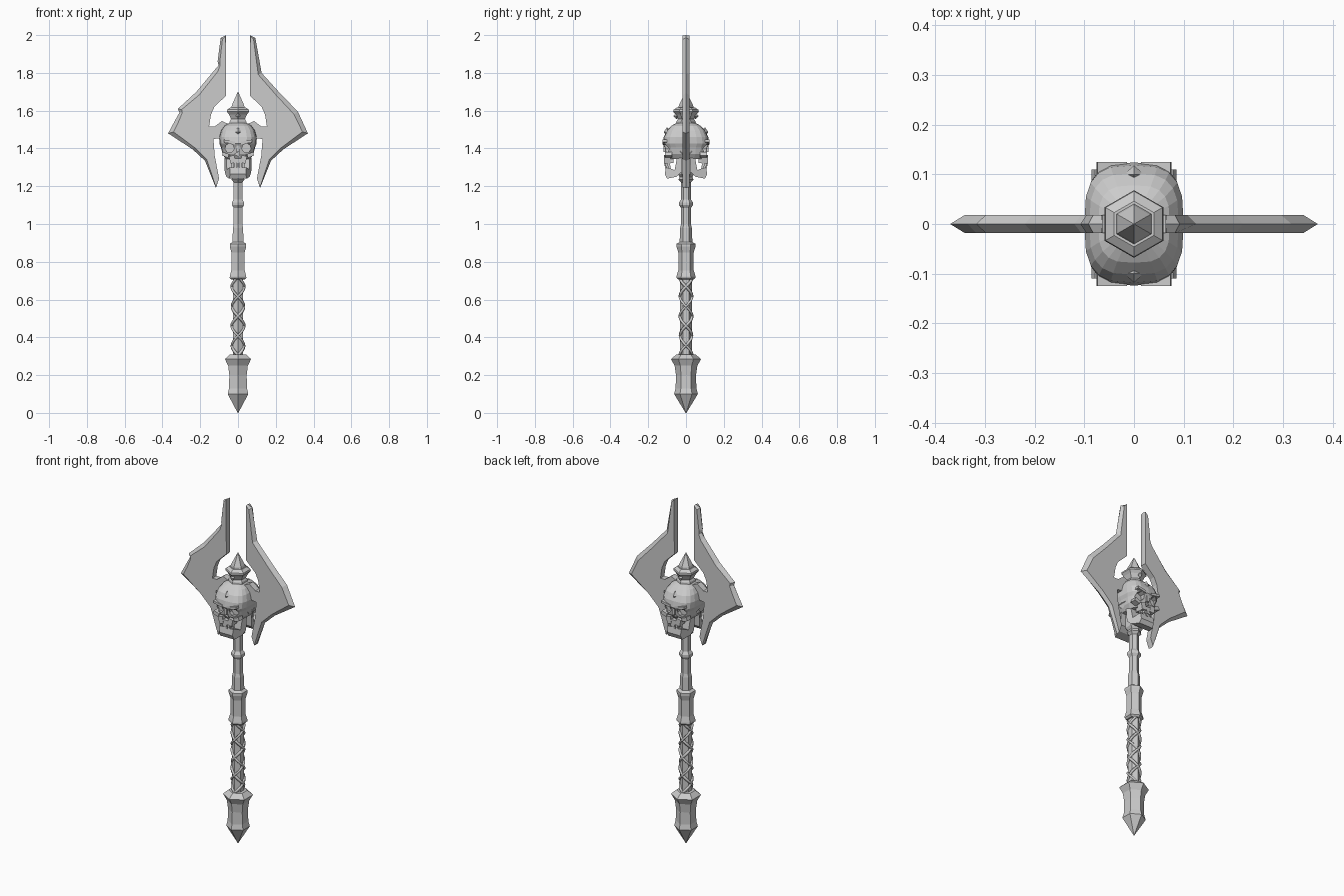
import bpy, bmesh
from math import sin, cos, pi, copysign
from mathutils import Vector, Matrix

cube = bpy.data.objects.get("Cube")
if cube:
    bpy.data.objects.remove(cube, do_unlink=True)

steel = bpy.data.materials.new("grey_metal")
steel.use_nodes = True
steel.diffuse_color = (0.6, 0.6, 0.6, 1)
steel.node_tree.nodes["Principled BSDF"].inputs["Base Color"].default_value = (0.6, 0.6, 0.6, 1)


def finish(name, bm):
    bmesh.ops.recalc_face_normals(bm, faces=bm.faces)
    mesh = bpy.data.meshes.new(name)
    bm.to_mesh(mesh)
    bm.free()
    mesh.materials.append(steel)
    obj = bpy.data.objects.new(name, mesh)
    bpy.context.collection.objects.link(obj)
    return obj


def loft(bm, rings):
    """Bridge rings of equal length and cap both ends."""
    rows = [[bm.verts.new(p) for p in ring] for ring in rings]
    n = len(rows[0])
    for a, b in zip(rows, rows[1:]):
        for i in range(n):
            j = (i + 1) % n
            bm.faces.new((a[i], a[j], b[j], b[i]))
    bm.faces.new(rows[0][::-1])
    bm.faces.new(rows[-1])


def turned(name, profile, sides=6):
    """Six-sided turned part with corners facing front and back."""
    bm = bmesh.new()
    loft(bm, [[(r * sin(2 * pi * i / sides), r * cos(2 * pi * i / sides), z)
               for i in range(sides)] for r, z in profile])
    return finish(name, bm)


def block(bm, centre, size, rot=0.0, axis='Y'):
    m = Matrix.Translation(centre) @ Matrix.Rotation(rot, 4, axis) @ Matrix.Diagonal((*size, 1))
    bmesh.ops.create_cube(bm, size=1, matrix=m)


def gem(bm, centre, size):
    m = Matrix.Translation(centre) @ Matrix.Diagonal((*size, 1))
    for flip in (0, pi):
        bmesh.ops.create_cone(bm, segments=4, radius1=1, radius2=0, depth=1, cap_ends=True,
                              matrix=m @ Matrix.Rotation(flip, 4, 'X') @ Matrix.Translation((0, 0, .5)))


# Handle, from pommel to crown
turned("pommel", [(.002, 0), (.063, .1), (.055, .13), (.053, .2), (.06, .25), (.08, .285), (.05, .31)])
turned("grip_core", [(.031, .3), (.031, .725)])
turned("collar", [(.04, .705), (.051, .715), (.05, .725), (.041, .755), (.041, .85),
                  (.05, .88), (.05, .895), (.034, .905)])
turned("shaft", [(.034, .9), (.031, .98), (.026, 1.0), (.026, 1.25)])
turned("shaft_ring", [(.026, 1.085), (.037, 1.1), (.037, 1.115), (.026, 1.13)])
turned("skull_base", [(.026, 1.22), (.04, 1.235), (.034, 1.25), (.046, 1.265), (.046, 1.35)])
turned("crown", [(.055, 1.52), (.05, 1.545), (.042, 1.555), (.055, 1.58),
                 (.068, 1.595), (.066, 1.605), (.046, 1.618)])
turned("spike", [(.042, 1.612), (.037, 1.63), (.001, 1.7)])

# Crossing straps around the grip
for hand in (-1, 1):
    for start in (0, pi):
        curve = bpy.data.curves.new("grip_strap", 'CURVE')
        curve.dimensions = '3D'
        curve.bevel_depth = .008
        curve.bevel_resolution = 0
        curve.use_fill_caps = True
        spline = curve.splines.new('POLY')
        steps = 48
        spline.points.add(steps)
        for i, p in enumerate(spline.points):
            t = i / steps
            a = start + hand * t * 4 * pi
            p.co = (.032 * sin(a), -.032 * cos(a), .305 + .415 * t, 1)
        curve.materials.append(steel)
        strap = bpy.data.objects.new("grip_strap", curve)
        bpy.context.collection.objects.link(strap)


# Blades: outline as x, z and width of the sharpened edge
tail = [(.37, 1.48, .03), (.24, 1.395, .014), (.175, 1.335, .012), (.117, 1.19, .004),
        (.1, 1.24, 0), (.123, 1.36, 0), (.13, 1.45, 0), (.09, 1.455, 0), (.03, 1.44, 0),
        (.03, 1.52, 0), (.085, 1.545, 0), (.125, 1.515, 0), (.153, 1.515, 0),
        (.143, 1.58, 0), (.125, 1.62, 0), (.063, 1.68, 0)]
top = [(.063, 2.0, .004), (.092, 1.985, .012)]
plain = [(.125, 1.8, .02), (.22, 1.695, .022), (.317, 1.595, .025)]
chipped = [(.108, 1.86, .012), (.103, 1.84, .008), (.12, 1.82, .018), (.22, 1.7, .022),
           (.318, 1.61, .02), (.31, 1.59, .015), (.335, 1.545, .02)]


def blade(name, side, outline):
    n = len(outline)
    pts = [Vector((x, z)) for x, z, w in outline]
    inner = []
    for i, p in enumerate(pts):
        a = (p - pts[i - 1]).normalized()
        b = (pts[(i + 1) % n] - p).normalized()
        t = (a + b).normalized()
        inner.append(p + Vector((t.y, -t.x)) * outline[i][2])
    bm = bmesh.new()
    loft(bm, [[(side * p.x, y, p.y) for p in ring]
              for y, ring in ((-.018, inner), (0, pts), (.018, inner))])
    return finish(name, bm)


blade("left_blade", 1, top + plain + tail)
blade("right_blade", -1, top + chipped + tail)


# Cranium with a face on the front and on the back
def rounded(z, hx, hy, n=20):
    soft = lambda v: copysign(abs(v) ** .65, v)
    return [(hx * soft(cos(2 * pi * i / n)), hy * soft(sin(2 * pi * i / n)), z) for i in range(n)]


bm = bmesh.new()
loft(bm, [rounded(*r) for r in (
    (1.345, .066, .09), (1.37, .083, .106), (1.405, .09, .112), (1.425, .098, .124),
    (1.46, .1, .118), (1.495, .09, .102), (1.52, .072, .078), (1.535, .045, .05))])
cranium = finish("cranium", bm)

# Eye sockets, nose holes and temple hollows
bm = bmesh.new()
for s in (-1, 1):
    for x in (-.045, .045):
        m = Matrix.Translation((x, s * .12, 1.402)) @ Matrix.Rotation(pi / 2, 4, 'X')
        bmesh.ops.create_cone(bm, segments=7, radius1=.025, radius2=.025, depth=.07,
                              cap_ends=True, matrix=m)
    m = Matrix.Translation((0, s * .115, 1.37)) @ Matrix.Rotation(pi / 2, 4, 'X') \
        @ Matrix.Rotation(pi / 2, 4, 'Z')
    bmesh.ops.create_cone(bm, segments=3, radius1=.018, radius2=.018, depth=.05, cap_ends=True, matrix=m)
    m = Matrix.Translation((s * .112, 0, 1.372)) @ Matrix.Diagonal((.04, .06, .036, 1))
    bmesh.ops.create_icosphere(bm, subdivisions=1, radius=1, matrix=m)
cutter = finish("socket_cutter", bm)
cutter.hide_render = True
mod = cranium.modifiers.new("sockets", 'BOOLEAN')
mod.operation = 'DIFFERENCE'
mod.solver = 'EXACT'
mod.object = cutter
bpy.context.view_layer.update()
cut = bpy.data.meshes.new_from_object(cranium.evaluated_get(bpy.context.evaluated_depsgraph_get()))
cranium.modifiers.clear()
cranium.data = cut
bpy.data.objects.remove(cutter, do_unlink=True)

# Face bones, teeth, jaw and forehead gem on each side
jaw_side = [(.02, 1.35), (.025, 1.275), (.05, 1.25), (.1, 1.24), (.112, 1.265),
            (.106, 1.3), (.085, 1.295), (.06, 1.285), (.048, 1.35)]
for s, face in ((-1, "front"), (1, "back")):
    bm = bmesh.new()
    for x in (-1, 1):
        block(bm, (x * .045, s * .112, 1.434), (.06, .026, .014), x * -.2)
        block(bm, (x * .066, s * .092, 1.366), (.034, .036, .02), x * -.35)
        block(bm, (x * .03, s * .1, 1.342), (.028, .034, .04), x * .2)
    block(bm, (0, s * .108, 1.4), (.018, .02, .04))
    block(bm, (0, s * .09, 1.335), (.08, .05, .025))
    finish(face + "_face_bones", bm)

    bm = bmesh.new()
    for i in range(-2, 3):
        y = s * (.108 - .004 * i * i)
        block(bm, (i * .0155, y, 1.32), (.013, .014, .024))
        block(bm, (i * .0145, y - s * .004, 1.302), (.012, .012, .014))
    finish(face + "_teeth", bm)

    bm = bmesh.new()
    loft(bm, [[(k * (.078 - .32 * y), s * y, z) for y, z in jaw_side] for k in (-1, 1)])
    finish(face + "_jaw", bm)

    bm = bmesh.new()
    gem(bm, (0, s * .1, 1.487), (.02, .018, .026))
    gem(bm, (0, s * .05, 1.572), (.014, .018, .018))
    finish(face + "_gems", bm)
